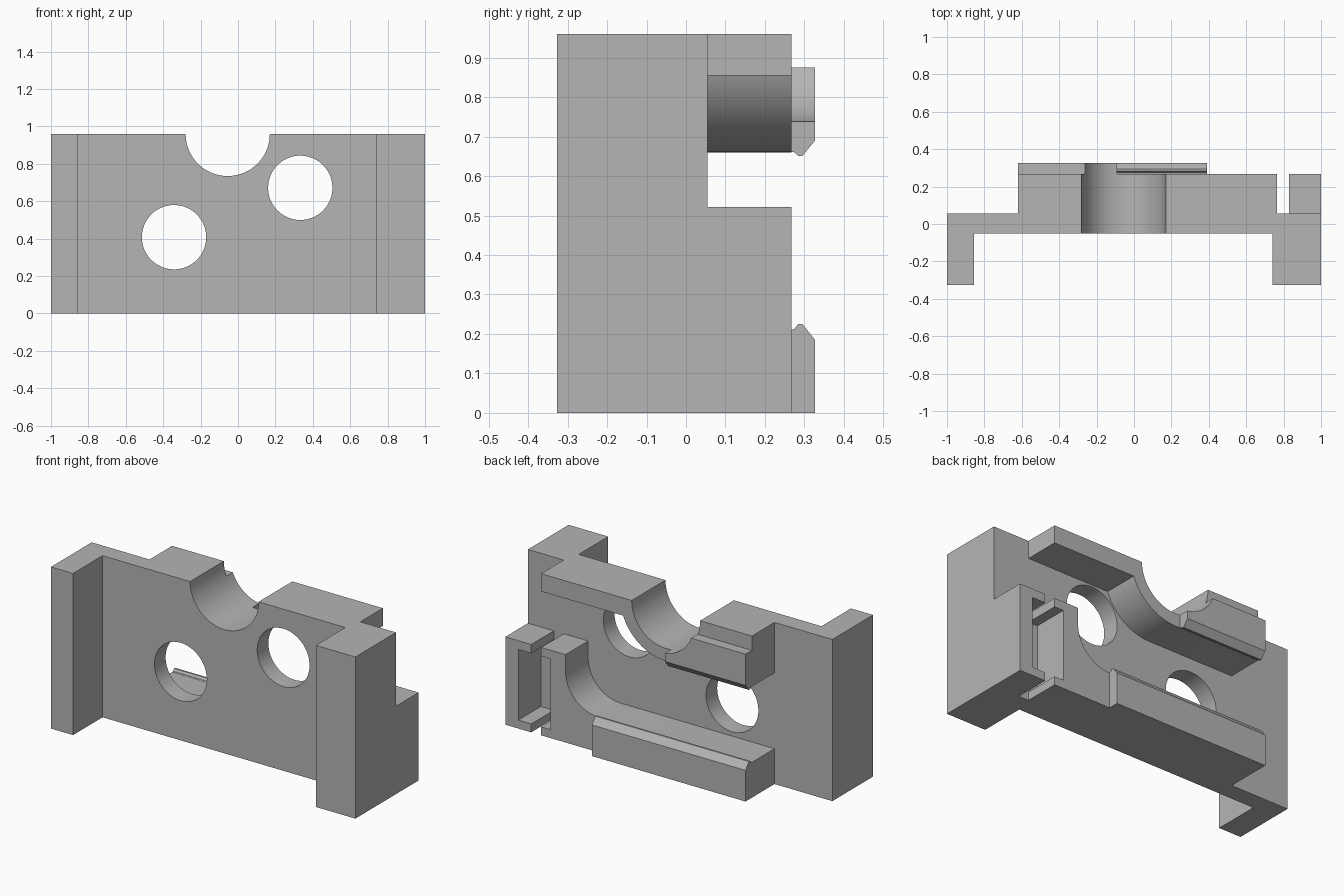
import bpy, bmesh, math
from mathutils import Vector

cube = bpy.data.objects.get("Cube")
if cube:
    bpy.data.objects.remove(cube, do_unlink=True)

grey = bpy.data.materials.new("plain grey")
grey.use_nodes = True
grey.diffuse_color = (0.46, 0.46, 0.46, 1)
grey.node_tree.nodes["Principled BSDF"].inputs["Base Color"].default_value = grey.diffuse_color

# Shared depths (y) and overall height
FRONT, WALL_FRONT, WALL_BACK, BAR_BACK, LIP_BACK = -0.327, -0.05, 0.055, 0.267, 0.327
TOP = 0.96
SCOOP = (-0.055, TOP)


def prism(name, profile, axis, start, end):
    """Extrude a closed 2D profile: (x, z) along y, or (y, z) along x."""
    bm = bmesh.new()
    if axis == "y":
        verts = [bm.verts.new((a, start, b)) for a, b in profile]
        move = Vector((0, end - start, 0))
    else:
        verts = [bm.verts.new((start, a, b)) for a, b in profile]
        move = Vector((end - start, 0, 0))
    face = bm.faces.new(verts)
    grown = bmesh.ops.extrude_face_region(bm, geom=[face])["geom"]
    bmesh.ops.translate(bm, vec=move, verts=[v for v in grown if isinstance(v, bmesh.types.BMVert)])
    bmesh.ops.recalc_face_normals(bm, faces=bm.faces)
    mesh = bpy.data.meshes.new(name)
    bm.to_mesh(mesh)
    bm.free()
    mesh.materials.append(grey)
    obj = bpy.data.objects.new(name, mesh)
    bpy.context.collection.objects.link(obj)
    return obj


def box(name, x, y, z):
    return prism(name, [(x[0], z[0]), (x[1], z[0]), (x[1], z[1]), (x[0], z[1])], "y", *y)


def arc(centre, radius, start, end, steps):
    """Points on an arc, angles in degrees."""
    angles = [math.radians(start + (end - start) * i / steps) for i in range(steps + 1)]
    return [(centre[0] + radius * math.cos(a), centre[1] + radius * math.sin(a)) for a in angles]


def bore(name, centre, radius):
    return prism(name, arc(centre, radius, 0, 355, 71), "y", -0.5, 0.5)


def cut(obj, *cutters):
    bpy.context.view_layer.objects.active = obj
    for cutter in cutters:
        cutter.hide_render = True
        mod = obj.modifiers.new("cut", "BOOLEAN")
        mod.operation = "DIFFERENCE"
        mod.solver = "EXACT"
        mod.object = cutter
        bpy.ops.object.modifier_apply(modifier=mod.name)


# Cutters: two round holes, top scoop, captive pocket
lower_hole = bore("lower_hole_cutter", (-0.342, 0.408), 0.172)
upper_hole = bore("upper_hole_cutter", (0.333, 0.672), 0.172)
scoop = bore("scoop_cutter", SCOOP, 0.225)
pocket = box("pocket_cutter", (0.705, 0.915), (WALL_BACK - 0.02, 0.4), (0.05, 0.47))

# Main wall and the two front flanges
wall = box("wall", (-1, 1), (WALL_FRONT, WALL_BACK), (0, TOP))
cut(wall, lower_hole, upper_hole, scoop)
right_flange = box("right_flange", (-1, -0.855), (FRONT, WALL_FRONT), (0, TOP))
left_flange = box("left_flange", (0.74, 1), (FRONT, WALL_FRONT), (0, TOP))

# Upper bar, rounded concentrically below the scoop
rounded = arc(SCOOP, 0.3, -90, -20.5, 20)
upper_bar = prism("upper_bar", [(-0.62, TOP), (-0.62, 0.66)] + rounded
                  + [(0.765, rounded[-1][1]), (0.765, TOP)], "y", WALL_BACK, BAR_BACK)
cut(upper_bar, scoop)

# Lower bar with a filleted post at one end
fillet = arc((0.39, 0.425), 0.215, -90, 0, 20)
lower_bar = prism("lower_bar", [(0.765, 0), (-0.62, 0), (-0.62, 0.21)] + fillet
                  + [(0.605, 0.522), (0.765, 0.522)], "y", WALL_BACK, BAR_BACK)
cut(lower_bar, pocket)

# Side bracket facing the post across a slot
side_bracket = box("side_bracket", (0.83, 1), (WALL_BACK, BAR_BACK), (0, 0.522))
cut(side_bracket, pocket)

# Chamfered lips along the back of both bars
upper_lip = prism("upper_lip", [(BAR_BACK, 0.875), (BAR_BACK, 0.662), (0.275, 0.66), (0.284, 0.651),
                  (0.295, 0.651), (LIP_BACK, 0.69), (LIP_BACK, 0.875)], "x", -0.62, -0.09)
cut(upper_lip, scoop)
lower_lip = prism("lower_lip", [(BAR_BACK, 0), (BAR_BACK, 0.211), (0.275, 0.213), (0.284, 0.225),
                  (0.295, 0.225), (LIP_BACK, 0.185), (LIP_BACK, 0)], "x", -0.62, 0.39)

for cutter in (lower_hole, upper_hole, scoop, pocket):
    bpy.data.objects.remove(cutter, do_unlink=True)

# Smooth the round surfaces, keep the corners crisp
bpy.ops.object.select_all(action="DESELECT")
parts = (wall, right_flange, left_flange, upper_bar, lower_bar, side_bracket, upper_lip, lower_lip)
for part in parts:
    part.select_set(True)
bpy.context.view_layer.objects.active = wall
bpy.ops.object.shade_smooth_by_angle(angle=math.radians(25))
